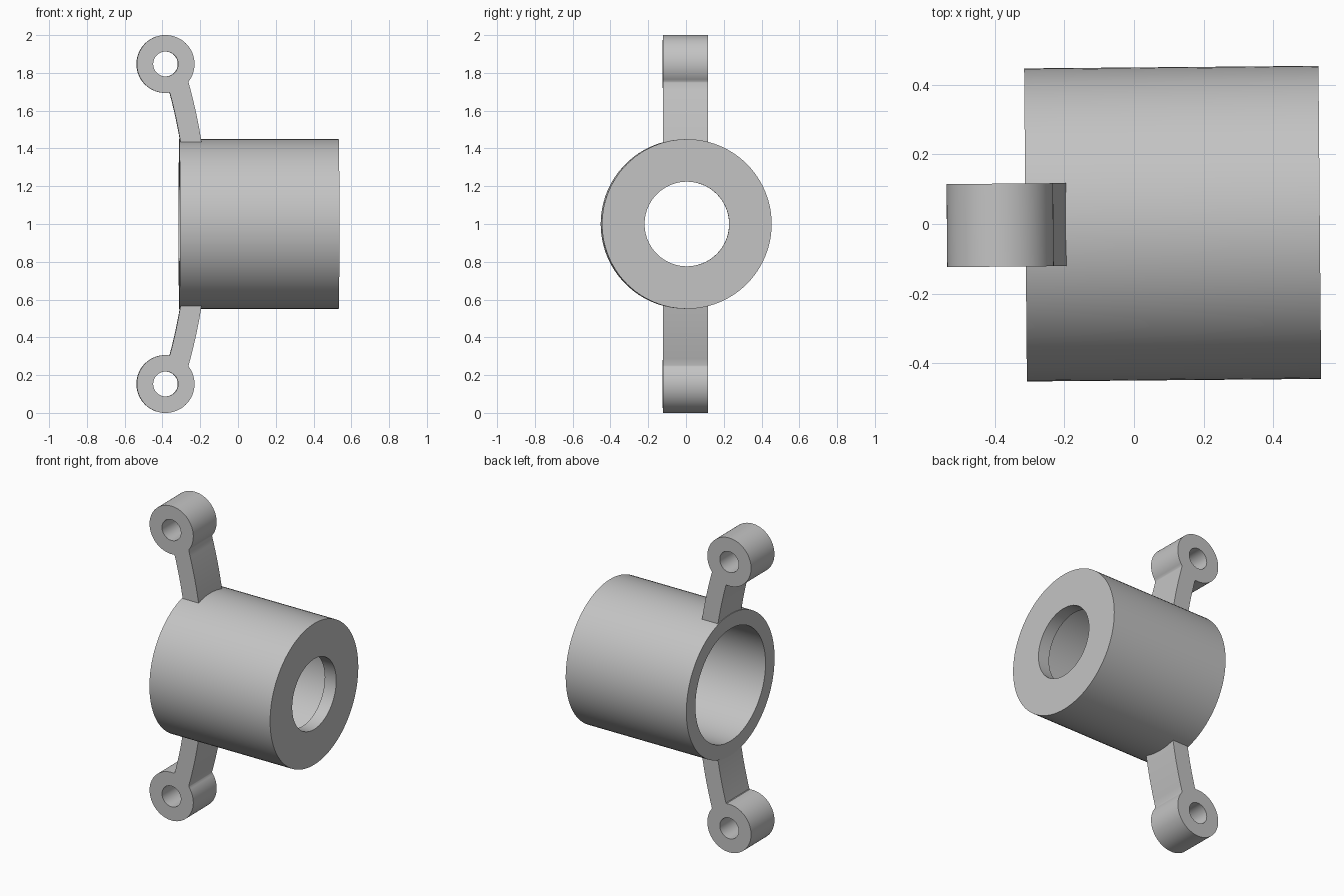
import bpy, bmesh
from math import sin, cos, pi, radians, sqrt

if "Cube" in bpy.data.objects:
    bpy.data.objects.remove(bpy.data.objects["Cube"], do_unlink=True)

MID_Z = 1.0            # height of the cup axis
TILT = radians(0.5)    # slight turn of the whole part about z

grey = bpy.data.materials.new("plain_grey")
grey.use_nodes = True
colour = (0.55, 0.55, 0.55, 1)
grey.diffuse_color = colour
grey.node_tree.nodes["Principled BSDF"].inputs["Base Color"].default_value = colour


def finish(obj):
    """Make the object active, shade it and turn it into place."""
    bpy.ops.object.select_all(action='DESELECT')
    obj.select_set(True)
    bpy.context.view_layer.objects.active = obj
    if obj.type == 'CURVE':
        bpy.ops.object.convert(target='MESH')
        obj = bpy.context.object
    bm = bmesh.new()
    bm.from_mesh(obj.data)
    bmesh.ops.remove_doubles(bm, verts=bm.verts, dist=1e-5)
    bmesh.ops.recalc_face_normals(bm, faces=bm.faces)
    bm.to_mesh(obj.data)
    bm.free()
    obj.data.materials.clear()
    obj.data.materials.append(grey)
    bpy.ops.object.shade_smooth_by_angle(angle=radians(30))


def make_cup():
    """Hollow cylinder along x: open at -x, end wall with a hole at +x."""
    left, right, wall = -0.311, 0.533, 0.08
    outer, bore, hole = 0.449, 0.357, 0.224
    profile = [(left, outer), (right, outer), (right, hole),
               (right - wall, hole), (right - wall, bore), (left, bore)]
    bm = bmesh.new()
    verts = [bm.verts.new((x, 0, r)) for x, r in profile]
    edges = [bm.edges.new((verts[i - 1], verts[i])) for i in range(len(verts))]
    bmesh.ops.spin(bm, geom=verts + edges, cent=(0, 0, 0), axis=(1, 0, 0),
                   angle=2 * pi, steps=96, use_merge=True)
    mesh = bpy.data.meshes.new("cup")
    bm.to_mesh(mesh)
    bm.free()
    obj = bpy.data.objects.new("cup", mesh)
    bpy.context.collection.objects.link(obj)
    obj.location.z = MID_Z
    obj.rotation_euler.z = TILT
    finish(obj)


def arc(cx, cy, r, start, end, steps):
    return [(cx + r * cos(start + (end - start) * i / steps),
             cy + r * sin(start + (end - start) * i / steps)) for i in range(steps + 1)]


def bow(radius, low, high):
    """Points on one long curved side of an arm, from low to high."""
    centre, steps = -2.94, 10
    heights = [low + (high - low) * i / steps for i in range(steps + 1)]
    return [(centre + sqrt(radius ** 2 - h * h), h) for h in heights]


def make_arm(name, side):
    """Curved arm ending in a pierced eye, filled and extruded along y."""
    eye_x, eye_z = -0.384, 0.847
    outline = (bow(2.78, 0.39, 0.748)
               + arc(eye_x, eye_z, 0.153, radians(-37), radians(277), 64)
               + bow(2.67, 0.39, 0.692)[::-1])
    pin_hole = arc(eye_x, eye_z, 0.066, 0, 2 * pi, 48)[:-1]
    curve = bpy.data.curves.new(name, 'CURVE')
    curve.dimensions = '2D'
    curve.fill_mode = 'BOTH'
    curve.extrude = 0.119
    for points in (outline, pin_hole):
        spline = curve.splines.new('POLY')
        spline.points.add(len(points) - 1)
        for p, (x, z) in zip(spline.points, points):
            p.co = (x, side * z, 0, 1)
        spline.use_cyclic_u = True
    obj = bpy.data.objects.new(name, curve)
    bpy.context.collection.objects.link(obj)
    obj.location.z = MID_Z
    obj.rotation_euler = (pi / 2, 0, TILT)
    finish(obj)


make_cup()
make_arm("upper_arm", 1)
make_arm("lower_arm", -1)
